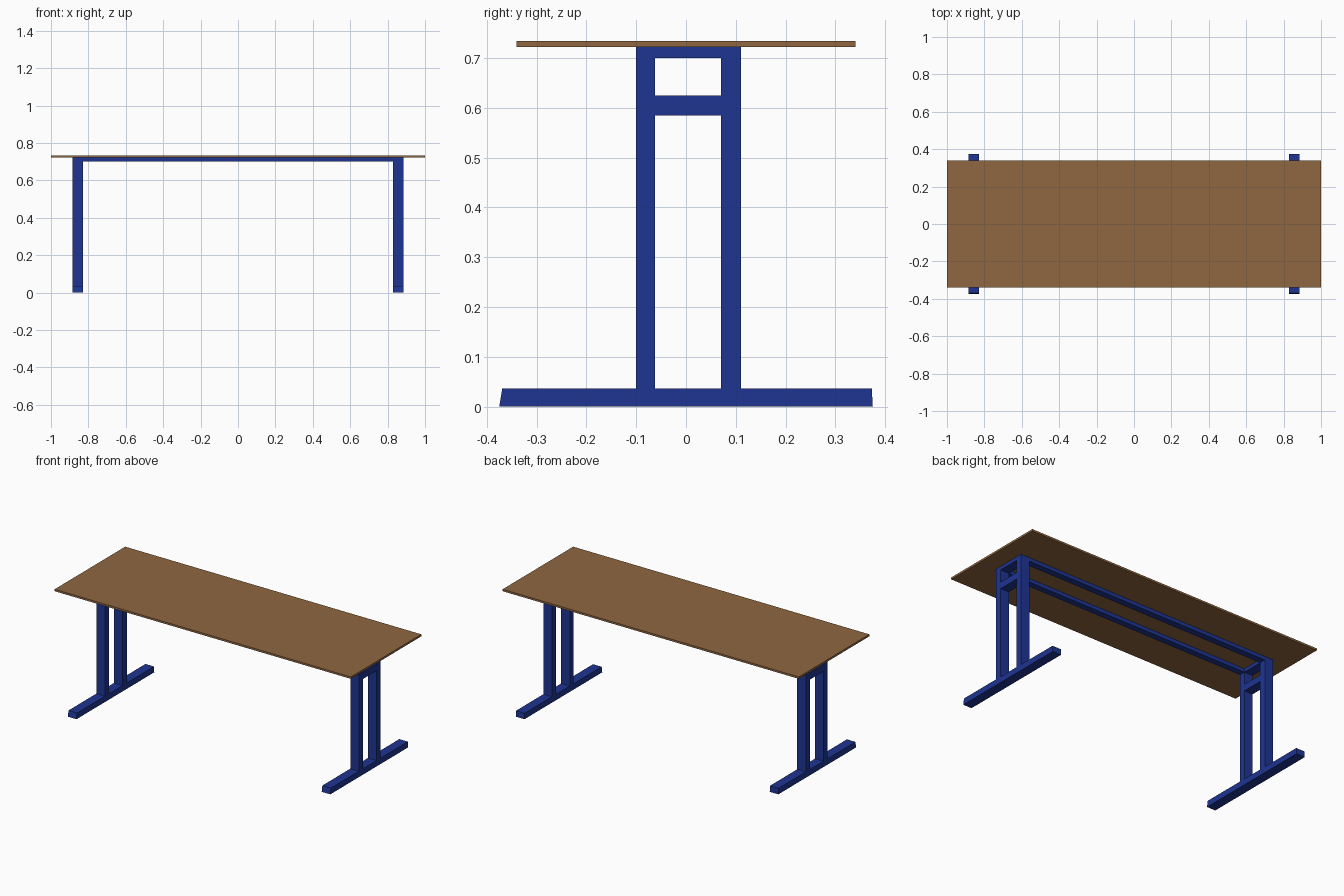
import bpy, bmesh

if "Cube" in bpy.data.objects:
    bpy.data.objects.remove(bpy.data.objects["Cube"])

def material(name, rgb):
    m = bpy.data.materials.new(name)
    m.diffuse_color = (*rgb, 1)
    m.use_nodes = True
    m.node_tree.nodes["Principled BSDF"].inputs["Base Color"].default_value = m.diffuse_color
    return m

blue = material("blue_steel", (0.013, 0.035, 0.29))
wood = material("wood", (0.28, 0.135, 0.052))

def prism(name, profile, x0, x1, mat):
    """Extrude a (y, z) profile along x."""
    bm = bmesh.new()
    face = bm.faces.new([bm.verts.new((x0, y, z)) for y, z in profile])
    ext = bmesh.ops.extrude_face_region(bm, geom=[face])
    verts = [g for g in ext["geom"] if isinstance(g, bmesh.types.BMVert)]
    bmesh.ops.translate(bm, verts=verts, vec=(x1 - x0, 0, 0))
    bmesh.ops.recalc_face_normals(bm, faces=bm.faces)
    me = bpy.data.meshes.new(name)
    bm.to_mesh(me)
    bm.free()
    me.materials.append(mat)
    ob = bpy.data.objects.new(name, me)
    bpy.context.collection.objects.link(ob)
    return ob

def box(name, x0, x1, y0, y1, z0, z1, mat=blue):
    return prism(name, [(y0, z0), (y1, z0), (y1, z1), (y0, z1)], x0, x1, mat)

TOP = 0.722          # underside of the table top
XI, XO = 0.828, 0.886  # inner and outer faces of the leg frames
POSTS = {"front": (-0.10, -0.062), "back": (0.07, 0.11)}

box("table_top", -1, 1, -0.34, 0.34, TOP, 0.734, wood)

# leg frames: foot, two posts, two cross bars
foot = [(-0.375, 0), (0.375, 0), (0.373, 0.036), (-0.369, 0.036)]
for side, x0, x1 in (("left", -XO, -XI), ("right", XI, XO)):
    prism(f"{side}_foot", foot, x0, x1, blue)
    for end, (y0, y1) in POSTS.items():
        box(f"{side}_{end}_post", x0, x1, y0, y1, 0.036, TOP)
    box(f"{side}_upper_bar", x0, x1, -0.062, 0.07, 0.70, TOP)
    box(f"{side}_lower_bar", x0, x1, -0.062, 0.07, 0.584, 0.624)

# long rails under the top
for end, (y0, y1) in POSTS.items():
    box(f"{end}_rail", -XI, XI, y0, y1, 0.70, TOP)
